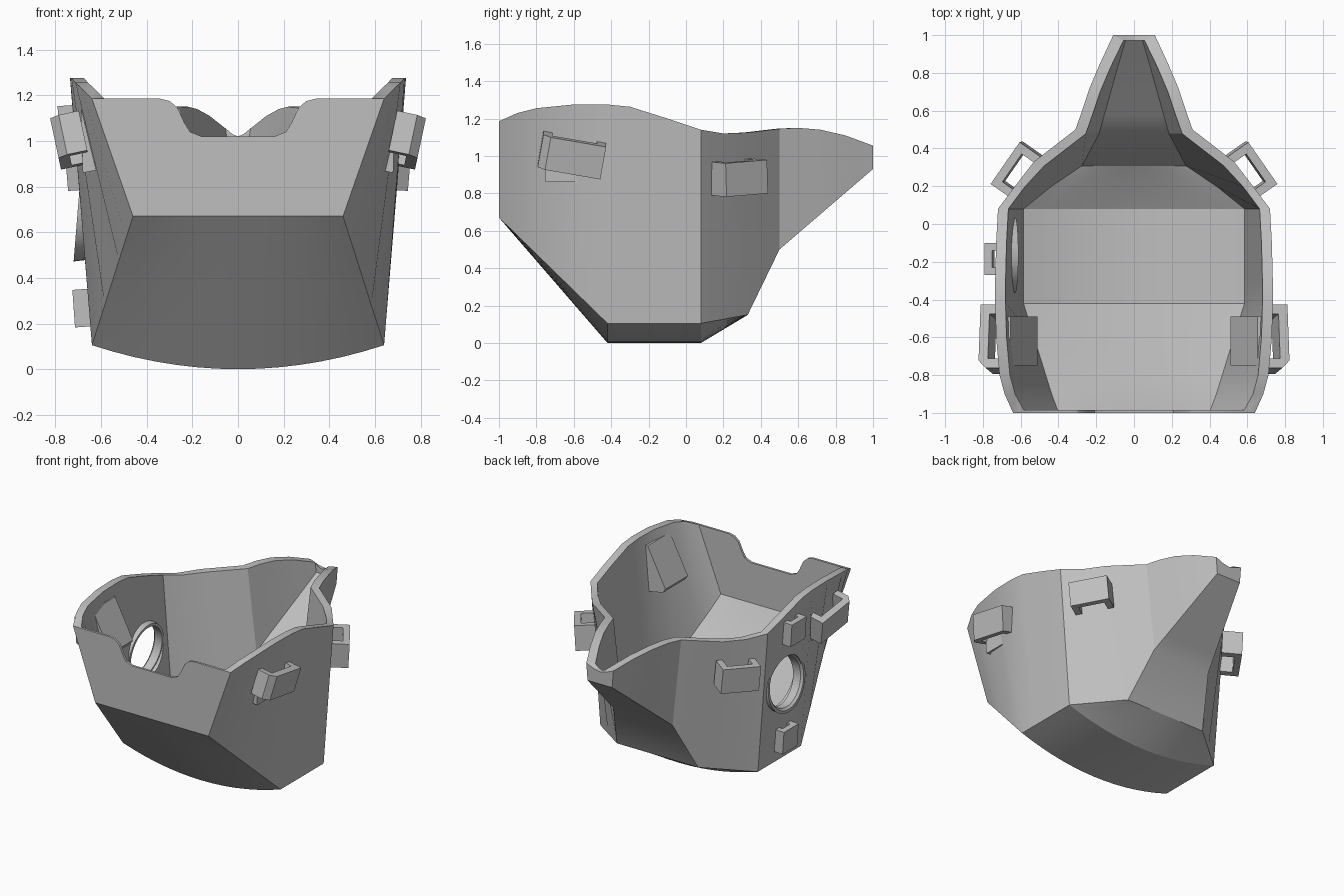
import bpy, bmesh, math
from mathutils import Matrix, Vector

cube = bpy.data.objects.get("Cube")
if cube:
    bpy.data.objects.remove(cube, do_unlink=True)

grey = bpy.data.materials.new("plain grey")
grey.use_nodes = True
tone = (0.52, 0.52, 0.52, 1)
grey.diffuse_color = tone
grey.node_tree.nodes["Principled BSDF"].inputs["Base Color"].default_value = tone


def finish(bm, name, smooth=True):
    """Turn a bmesh into a shaded object."""
    bmesh.ops.recalc_face_normals(bm, faces=bm.faces[:])
    mesh = bpy.data.meshes.new(name)
    bm.to_mesh(mesh)
    bm.free()
    mesh.materials.append(grey)
    obj = bpy.data.objects.new(name, mesh)
    bpy.context.collection.objects.link(obj)
    if smooth:
        bpy.ops.object.select_all(action='DESELECT')
        obj.select_set(True)
        bpy.context.view_layer.objects.active = obj
        bpy.ops.object.shade_smooth_by_angle(angle=math.radians(25))
    return obj


def sample(keys, y):
    """Interpolate a list of (y, values...) at y."""
    for low, high in zip(keys, keys[1:]):
        if y <= high[0]:
            f = (y - low[0]) / (high[0] - low[0])
            return [a + (b - a) * f for a, b in zip(low, high)][1:]
    return list(keys[-1][1:])


# Shell: lower edge (y, half width, height, sag) and rim (y, half width, height)
LOWER = [(-1, .46, .67, 0), (-.42, .64, .105, .105), (.08, .64, .105, .105),
         (.33, .33, .15, 0), (.5, .24, .5, 0), (1, .1, .93, 0)]
RIM = [(-1, .64, 1.185), (-.9, .685, 1.23), (-.8, .712, 1.255), (-.6, .73, 1.275),
       (-.42, .735, 1.275), (-.3, .735, 1.263), (-.1, .73, 1.2), (.08, .72, 1.14),
       (.2, .63, 1.12), (.33, .53, 1.125), (.5, .31, 1.145), (.6, .275, 1.15),
       (.72, .235, 1.14), (.85, .18, 1.11), (1, .11, 1.055)]
NOTCH = [(.34, 1.185), (.3, 1.175), (.265, 1.145), (.235, 1.08), (.21, 1.04), (.16, 1.02)]
TIP = [(.05, 1.03), (0, 1.02)]
WALL, ACROSS = .055, 14


def skin(bm, inner):
    """Make one skin of the shell and return its rim loop."""
    t = WALL if inner else 0
    rows = []
    for y, rim_x, rim_z in RIM:
        x, z, sag = sample(LOWER, y)
        yy = max(-1 + t * .3, min(y, 1 - t * .5))
        if .3 < y < .9:
            yy -= t * .4
        pts = [(rim_x - t, yy, rim_z)]
        for i in range(ACROSS + 1):
            u = 1 - 2 * i / ACROSS
            pts.append(((x - t) * u, yy, z - sag * (1 - u * u) + t))
        pts.append((t - rim_x, yy, rim_z))
        rows.append([bm.verts.new(p) for p in pts])
    for a, b in zip(rows, rows[1:]):
        for i in range(len(a) - 1):
            bm.faces.new((a[i], a[i + 1], b[i + 1], b[i]))
    # Front panel with its notch, and the narrow rear tip
    y0, y1 = rows[0][0].co.y, rows[-1][0].co.y
    front = [bm.verts.new((x, y0, z)) for x, z in NOTCH]
    front += [bm.verts.new((-x, y0, z)) for x, z in reversed(NOTCH)]
    s = .5 if inner else 1
    tip = [bm.verts.new((x * s, y1, z)) for x, z in TIP]
    tip += [bm.verts.new((-TIP[0][0] * s, y1, TIP[0][1]))]
    bm.faces.new(front + rows[0][::-1])
    bm.faces.new(tip + rows[-1][::-1])
    return front + [r[-1] for r in rows] + tip[::-1] + [r[0] for r in rows[::-1]]


bm = bmesh.new()
outer, inner = skin(bm, False), skin(bm, True)
for i in range(len(outer)):
    bm.faces.new((outer[i - 1], outer[i], inner[i], inner[i - 1]))
shell = finish(bm, "shell", smooth=False)

# Round port cut through the right wall
LEAN = math.radians(4.6)
PORT = Matrix.Translation((-.688, -.165, .685)) @ Matrix.Rotation(LEAN - math.pi / 2, 4, 'Y')
bm = bmesh.new()
bmesh.ops.create_cone(bm, cap_ends=True, segments=48, radius1=.19, radius2=.19,
                      depth=.4, matrix=PORT)
cutter = finish(bm, "port_cutter", smooth=False)
cutter.hide_render = True
cut = shell.modifiers.new("port", 'BOOLEAN')
cut.object = cutter
cut.solver = 'EXACT'
bpy.ops.object.select_all(action='DESELECT')
bpy.context.view_layer.objects.active = shell
shell.select_set(True)
bpy.ops.object.modifier_apply(modifier=cut.name)
bpy.data.objects.remove(cutter, do_unlink=True)
bpy.ops.object.shade_smooth_by_angle(angle=math.radians(25))

# Collar lining the port
bm = bmesh.new()
ring = [bm.verts.new(p) for p in
        [(.18, 0, -.06), (.2, 0, -.06), (.215, 0, .015), (.195, 0, .015), (.18, 0, 0)]]
edges = [bm.edges.new((ring[i - 1], ring[i])) for i in range(len(ring))]
bmesh.ops.spin(bm, geom=ring + edges, cent=(0, 0, 0), axis=(0, 0, 1),
               angle=math.tau, steps=48, use_merge=True)
bmesh.ops.remove_doubles(bm, verts=bm.verts[:], dist=.0001)
bmesh.ops.transform(bm, matrix=PORT, verts=bm.verts[:])
finish(bm, "port_collar")


def prism(name, outline, height, matrix):
    """Extrude an outline in local x, y to a centred height."""
    bm = bmesh.new()
    face = bm.faces.new([bm.verts.new((x, y, -height / 2)) for x, y in outline])
    new = bmesh.ops.extrude_face_region(bm, geom=[face])["geom"]
    top = [v for v in new if isinstance(v, bmesh.types.BMVert)]
    bmesh.ops.translate(bm, vec=(0, 0, height), verts=top)
    bmesh.ops.transform(bm, matrix=matrix, verts=bm.verts[:])
    return finish(bm, name, smooth=False)


def bracket(name, place, turn, length, depth, height, bar, mirrored=False, chamfer=0):
    """Strap loop: an outer bar on two legs; local x points away from the wall."""
    h = length / 2
    outline = [(-depth, -h), (-chamfer, -h), (0, -h + chamfer), (0, h), (-depth, h),
               (-depth, h - bar), (-bar, h - bar), (-bar, bar - h), (-depth, bar - h)]
    if not chamfer:
        outline.pop(2)
    yaw, lean, tilt = (math.radians(a) for a in turn)
    m = (Matrix.Translation(place) @ Matrix.Rotation(yaw, 4, 'Z')
         @ Matrix.Rotation(lean, 4, 'Y') @ Matrix.Rotation(tilt, 4, 'X'))
    if mirrored:
        m = Matrix.Scale(-1, 4, Vector((1, 0, 0))) @ m
    prism(name, outline, height, m)


# Strap loops and inner wedges on both sides
WEDGE = [(.69, 1.2), (.655, 1.2), (.51, .92), (.53, .89), (.68, .86)]
for side, mirrored in (("left", False), ("right", True)):
    bracket(side + "_front_loop", (.8, -.61, .99), (0, 12, -10), .34, .13, .18, .05,
            mirrored, chamfer=.04)
    bracket(side + "_rear_loop", (.675, .325, .88), (35, 3, 4), .27, .14, .18, .045, mirrored)
    sign = -1 if mirrored else 1
    upright = Matrix.Translation((0, -.62, 0)) @ Matrix.Rotation(math.pi / 2, 4, 'X')
    prism(side + "_inner_wedge", [(x * sign, z) for x, z in WEDGE], .26, upright)

# Small hooks above and below the port
for name, x, z in (("upper_hook", -.785, 1.07), ("lower_hook", -.72, .265)):
    bracket(name, (x, -.185, z), (180, 4, 0), .17, .1, .165, .04)
